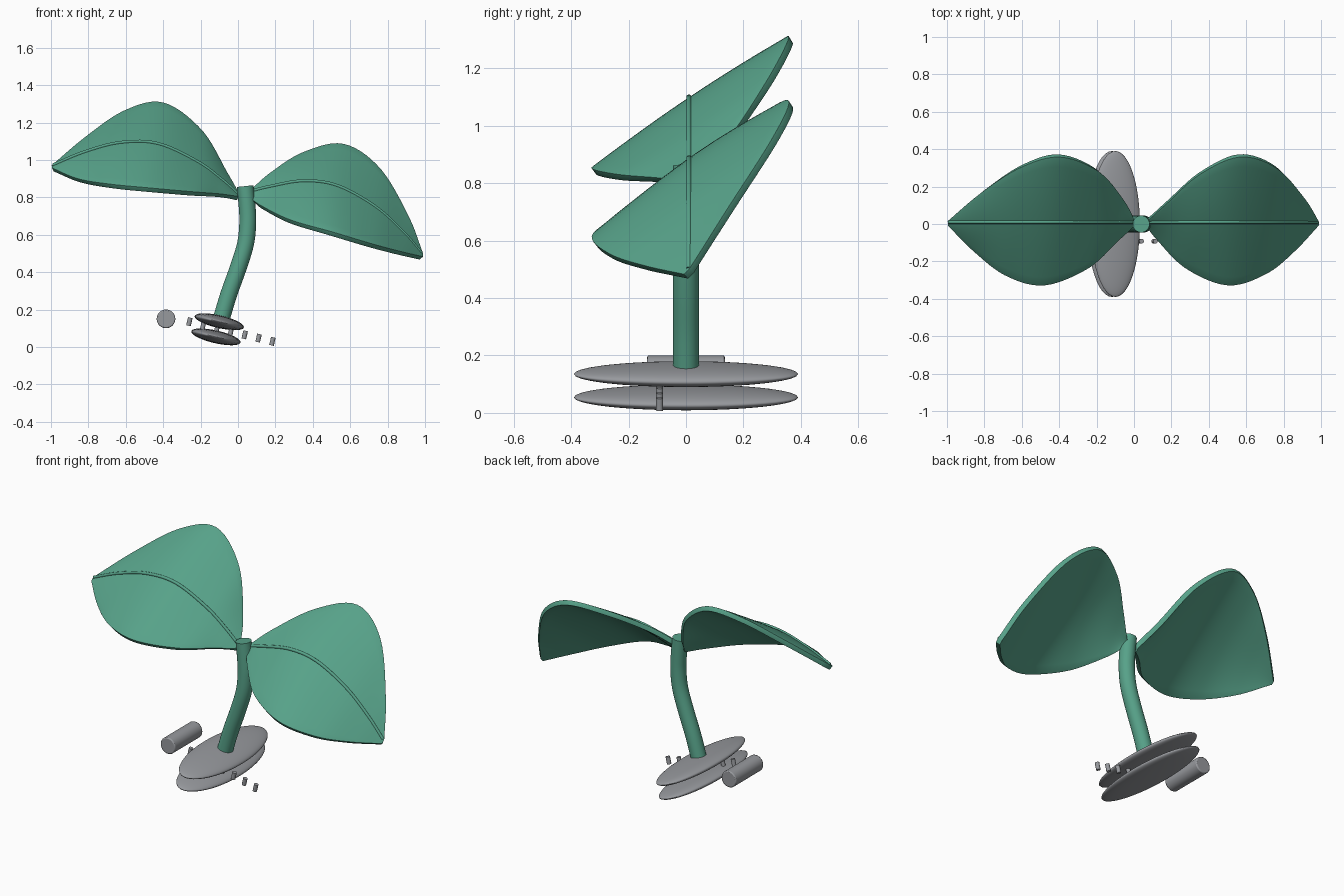
import bpy, bmesh, math
from mathutils import Vector, Matrix

if "Cube" in bpy.data.objects:
    bpy.data.objects.remove(bpy.data.objects["Cube"])

TILT = math.radians(13)   # lean of the base parts about y


def material(name, rgb):
    m = bpy.data.materials.new(name)
    m.diffuse_color = (*rgb, 1)
    m.use_nodes = True
    m.node_tree.nodes["Principled BSDF"].inputs["Base Color"].default_value = m.diffuse_color
    return m


green = material("leaf green", (0.095, 0.36, 0.25))
grey = material("base grey", (0.31, 0.32, 0.34))


def finish(obj, name, mat, angle=40):
    obj.name = name
    obj.data.materials.append(mat)
    bpy.ops.object.select_all(action='DESELECT')
    obj.select_set(True)
    bpy.context.view_layer.objects.active = obj
    bpy.ops.object.shade_smooth_by_angle(angle=math.radians(angle))
    return obj


def mesh_object(bm, name, mat):
    bmesh.ops.recalc_face_normals(bm, faces=bm.faces)
    me = bpy.data.meshes.new(name)
    bm.to_mesh(me)
    bm.free()
    obj = bpy.data.objects.new(name, me)
    bpy.context.collection.objects.link(obj)
    return finish(obj, name, mat)


def spline(pts, n):
    """Catmull-Rom samples through the points."""
    p = [Vector(q) for q in pts]
    p = [2 * p[0] - p[1]] + p + [2 * p[-1] - p[-2]]
    out = []
    for k in range(n + 1):
        s = k / n * (len(p) - 3)
        i = min(int(s), len(p) - 4)
        t = s - i
        a, b, c, d = p[i:i + 4]
        out.append(0.5 * (2 * b + (c - a) * t + (2 * a - 5 * b + 4 * c - d) * t * t
                          + (3 * b - a - 3 * c + d) * t ** 3))
    return out


def tube(name, path, r, mat, sides=24):
    """Capped round tube along a path lying in the xz plane."""
    bm = bmesh.new()
    rings = []
    for i, p in enumerate(path):
        t = (path[min(i + 1, len(path) - 1)] - path[max(i - 1, 0)]).normalized()
        side = Vector((0, 1, 0))
        up = t.cross(side)
        rings.append([bm.verts.new(p + r * (math.cos(a) * side + math.sin(a) * up))
                      for a in (2 * math.pi * k / sides for k in range(sides))])
    for a, b in zip(rings, rings[1:]):
        for k in range(sides):
            j = (k + 1) % sides
            bm.faces.new((a[k], a[j], b[j], b[k]))
    bm.faces.new(rings[0])
    bm.faces.new(rings[-1])
    return mesh_object(bm, name, mat)


def leaf(name, back, mid, front, n=40, m=14):
    """Blade lofted between three curves, thickened, with a raised rib."""
    B, M, F = (spline(c, n) for c in (back, mid, front))
    bm = bmesh.new()
    rows = []
    for b, c, f in zip(B, M, F):
        row = []
        for k in range(m + 1):
            v = 2 * k / m - 1
            row.append(bm.verts.new(f * (v * (v - 1) / 2) + c * (1 - v * v) + b * (v * (v + 1) / 2)))
        rows.append(row)
    for a, b in zip(rows, rows[1:]):
        for k in range(m):
            bm.faces.new((a[k], a[k + 1], b[k + 1], b[k]))
    obj = mesh_object(bm, name, green)
    sol = obj.modifiers.new("thickness", 'SOLIDIFY')
    sol.thickness, sol.offset = 0.028, 0
    bev = obj.modifiers.new("round_edge", 'BEVEL')
    bev.width, bev.segments = 0.01, 3
    bev.limit_method, bev.angle_limit = 'ANGLE', math.radians(50)
    tube(name + "_rib", [p + Vector((0, 0, 0.018)) for p in M], 0.009, green, 10)


# Leaves
leaf("left_leaf",
     [(0, .02, .81), (-.07, .14, .93), (-.2, .29, 1.15), (-.4, .365, 1.295),
      (-.6, .31, 1.255), (-.8, .18, 1.12), (-.99, .02, .96)],
     [(0, .01, .80), (-.09, .01, .88), (-.22, .01, .975), (-.43, .01, 1.07),
      (-.63, .01, 1.075), (-.82, .01, 1.025), (-.99, .01, .955)],
     [(0, 0, .795), (-.1, -.09, .81), (-.25, -.23, .82), (-.48, -.32, .84),
      (-.68, -.27, .86), (-.85, -.14, .89), (-.99, 0, .948)])
leaf("right_leaf",
     [(.07, .02, .83), (.18, .12, .925), (.35, .27, 1.03), (.56, .365, 1.075),
      (.75, .31, .95), (.9, .15, .70), (.98, .02, .495)],
     [(.07, .01, .815), (.17, .01, .84), (.35, .01, .87), (.53, .01, .845),
      (.73, .01, .735), (.88, .01, .60), (.98, .01, .485)],
     [(.07, 0, .79), (.13, -.08, .745), (.28, -.23, .67), (.5, -.32, .605),
      (.7, -.26, .545), (.85, -.14, .505), (.98, 0, .475)])

# Stem
tube("stem", spline([(-.095, 0, .13), (-.05, 0, .28), (0, 0, .42), (.04, 0, .55),
                     (.052, 0, .66), (.049, 0, .75), (.038, 0, .86)], 30), 0.045, green, 32)

# Two flattened oval discs
for name, x, z in (("upper_disc", -.1, .135), ("lower_disc", -.118, .054)):
    bpy.ops.mesh.primitive_uv_sphere_add(segments=48, ring_count=24, radius=1,
                                         location=(x, 0, z), rotation=(0, TILT, 0))
    o = bpy.context.object
    o.scale = (.135, .39, .034)
    finish(o, name, grey, 60)

# Round bar beside the discs
bpy.ops.mesh.primitive_cylinder_add(vertices=32, radius=.05, depth=.27,
                                    location=(-.385, 0, .15), rotation=(math.pi / 2, 0, 0))
bar = finish(bpy.context.object, "side_bar", grey)
bev = bar.modifiers.new("soft_rim", 'BEVEL')
bev.width, bev.segments, bev.limit_method = .006, 2, 'ANGLE'

# Row of little pegs
for i in range(7):
    bpy.ops.mesh.primitive_cylinder_add(vertices=16, radius=.0125, depth=.044,
                                        location=(-.26 + .074 * i, -.092, .135 - .0175 * i),
                                        rotation=(0, TILT, 0))
    finish(bpy.context.object, f"peg_{i + 1}", grey)
